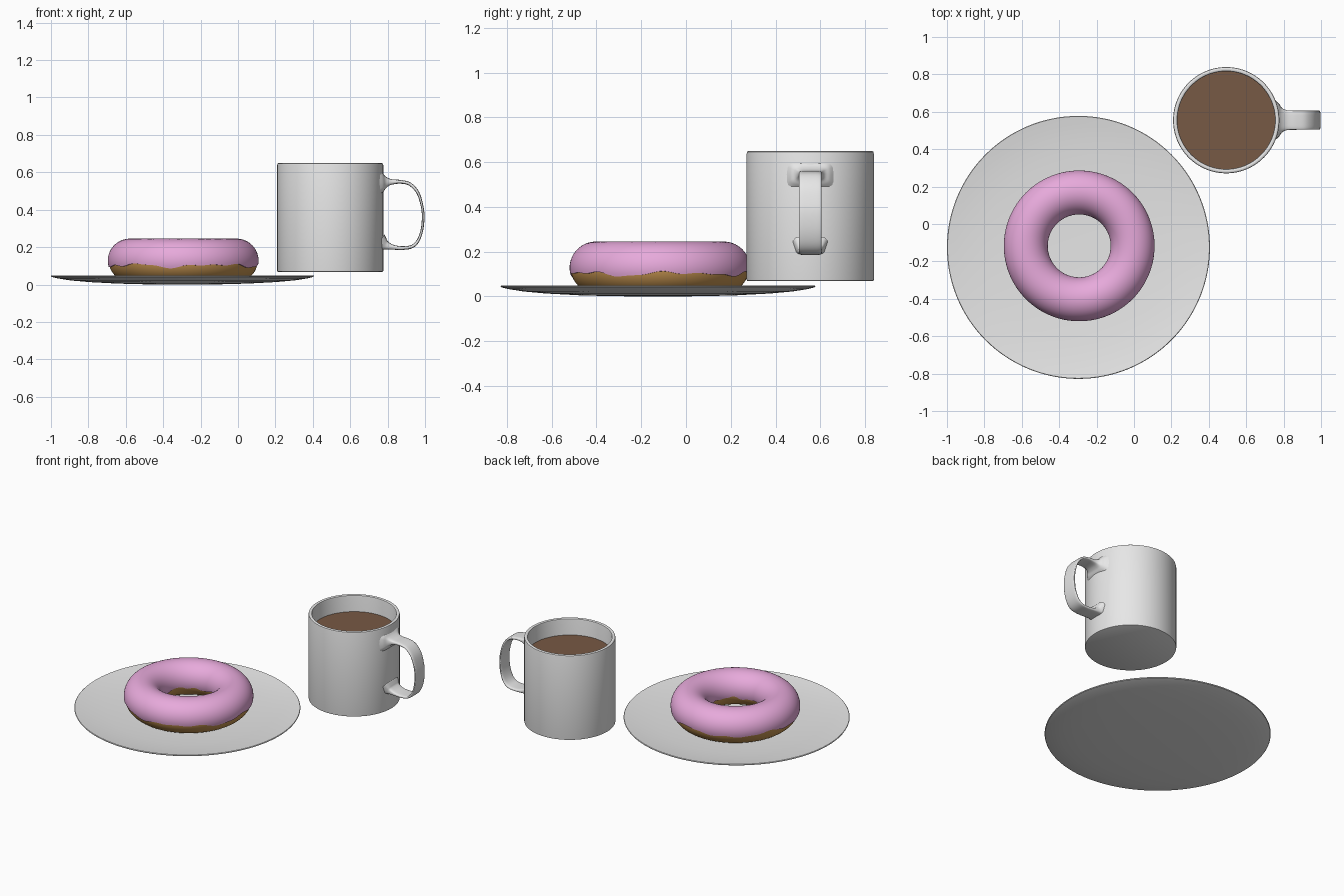
import bpy, math
from mathutils import Vector

if "Cube" in bpy.data.objects:
    bpy.data.objects.remove(bpy.data.objects["Cube"])

SEG = 128


def material(name, rgb):
    m = bpy.data.materials.new(name)
    m.diffuse_color = (*rgb, 1)
    m.use_nodes = True
    m.node_tree.nodes["Principled BSDF"].inputs["Base Color"].default_value = m.diffuse_color
    return m


white = material("white ceramic", (0.8, 0.8, 0.8))
pink = material("pink icing", (0.80, 0.40, 0.71))
gold = material("golden dough", (0.55, 0.29, 0.08))
brown = material("brown coffee", (0.185, 0.10, 0.058))


def make(name, verts, faces, mat, loc=(0, 0, 0), sharp=40):
    me = bpy.data.meshes.new(name)
    me.from_pydata(verts, [], faces)
    me.validate()
    me.materials.append(mat)
    me.shade_smooth()
    me.set_sharp_from_angle(angle=math.radians(sharp))
    ob = bpy.data.objects.new(name, me)
    ob.location = loc
    bpy.context.collection.objects.link(ob)
    return ob


def lathe(name, profile, mat, loc):
    """Revolve an (r, z) profile whose first and last points lie on the axis."""
    mid = profile[1:-1]
    n = len(mid)
    verts = []
    for i in range(SEG):
        a = math.tau * i / SEG
        verts += [(r * math.cos(a), r * math.sin(a), z) for r, z in mid]
    first, last = len(verts), len(verts) + 1
    verts += [(0, 0, profile[0][1]), (0, 0, profile[-1][1])]
    faces = []
    for i in range(SEG):
        p, q = i * n, ((i + 1) % SEG) * n
        faces += [(p + k, q + k, q + k + 1, p + k + 1) for k in range(n - 1)]
        faces += [(first, q, p), (p + n - 1, q + n - 1, last)]
    return make(name, verts, faces, mat, loc)


def ring(name, section, mat, loc, major):
    """Sweep section(u) -> closed list of (offset, z) round a circle."""
    verts, faces = [], []
    for i in range(SEG):
        a = math.tau * i / SEG
        sec = section(a)
        n = len(sec)
        verts += [((major + o) * math.cos(a), (major + o) * math.sin(a), z) for o, z in sec]
    for i in range(SEG):
        p, q = i * n, ((i + 1) % SEG) * n
        for k in range(n):
            j = (k + 1) % n
            faces.append((p + k, q + k, q + j, p + j))
    return make(name, verts, faces, mat, loc, 50)


# Plate: shallow dish with a thin rim
under = [(0, 0), (0.2, 0.001), (0.35, 0.005), (0.5, 0.013), (0.6, 0.022), (0.67, 0.033), (0.70, 0.041)]
upper = [(0.703, 0.046), (0.70, 0.049), (0.66, 0.043), (0.6, 0.035), (0.5, 0.026), (0.35, 0.018), (0.2, 0.014), (0, 0.013)]
lathe("plate", under + upper, white, (-0.297, -0.125, 0))

# Doughnut body
DONUT = (-0.293, -0.117, 0.1275)
MAJOR = 0.2855


def arc(r, a0, a1, n):
    return [(r * math.cos(a0 + (a1 - a0) * k / n), r * math.sin(a0 + (a1 - a0) * k / n)) for k in range(n + 1)]


ring("doughnut", lambda u: arc(0.1125, 0, math.tau, 48)[:-1], gold, DONUT, MAJOR)


# Icing shell with a wavy lower edge outside and inside
def icing(u):
    wave = math.sin(5 * u + 0.6) + 0.7 * math.sin(9 * u + 2) + 0.5 * math.sin(16 * u + 1)
    wave2 = math.sin(4 * u + 1) + 0.8 * math.sin(9 * u) + 0.4 * math.sin(15 * u)
    lo = math.radians(-13 + 3.6 * wave)
    hi = math.radians(194 + 3.6 * wave2)
    outer = arc(0.1175, lo, hi, 40)
    inner = arc(0.109, hi + 0.02, lo - 0.02, 40)
    return outer + inner


ring("icing", icing, pink, DONUT, MAJOR)

# Mug: hollow cup with a softened rim
MX, MY = 0.493, 0.555
lathe("mug", [(0, 0.068), (0.279, 0.068), (0.283, 0.070), (0.284, 0.075), (0.284, 0.638),
              (0.282, 0.646), (0.277, 0.649), (0.268, 0.649), (0.263, 0.646), (0.261, 0.638),
              (0.261, 0.10), (0.25, 0.09), (0, 0.09)], white, (MX, MY, 0))

# Coffee
lathe("coffee", [(0, 0.50), (0.2615, 0.50), (0.2615, 0.536), (0, 0.536)], brown, (MX, MY, 0))

# Handle: flat band with flared roots; x, z, half width, half thickness
path = [(0.757, 0.545, 0.105, 0.068), (0.775, 0.546, 0.088, 0.050), (0.792, 0.547, 0.065, 0.030),
        (0.82, 0.548, 0.053, 0.015), (0.87, 0.549, 0.051, 0.010), (0.92, 0.536, 0.051, 0.009),
        (0.962, 0.49, 0.051, 0.008), (0.984, 0.42, 0.051, 0.007), (0.990, 0.36, 0.051, 0.007),
        (0.983, 0.29, 0.051, 0.007), (0.962, 0.233, 0.051, 0.008), (0.93, 0.203, 0.051, 0.009),
        (0.88, 0.195, 0.051, 0.010), (0.83, 0.199, 0.052, 0.013), (0.795, 0.208, 0.056, 0.023),
        (0.775, 0.217, 0.066, 0.036), (0.757, 0.228, 0.078, 0.048)]
pts = [Vector(p) for p in path]
smooth = []
for i in range(len(pts) - 1):
    a, b, c, d = pts[max(i - 1, 0)], pts[i], pts[i + 1], pts[min(i + 2, len(pts) - 1)]
    for k in range(5):
        t = k / 5
        smooth.append(0.5 * (2 * b + (c - a) * t + (2 * a - 5 * b + 4 * c - d) * t * t + (3 * b - a - 3 * c + d) * t ** 3))
smooth.append(pts[-1])

N = 24
verts, faces = [], []
for i, p in enumerate(smooth):
    tan = smooth[min(i + 1, len(smooth) - 1)] - smooth[max(i - 1, 0)]
    tx, tz = Vector((tan[0], tan[1])).normalized()
    for k in range(N):
        a = math.tau * k / N
        c, s = math.cos(a), math.sin(a)
        w = p[2] * math.copysign(abs(c) ** 0.5, c)
        h = p[3] * math.copysign(abs(s) ** 0.5, s)
        verts.append((p[0] - tz * h, MY + w, p[1] + tx * h))
for i in range(len(smooth) - 1):
    for k in range(N):
        j = (k + 1) % N
        faces.append((i * N + k, i * N + j, (i + 1) * N + j, (i + 1) * N + k))
faces += [tuple(reversed(range(N))), tuple(range(len(verts) - N, len(verts)))]
make("mug_handle", verts, faces, white, sharp=60)
